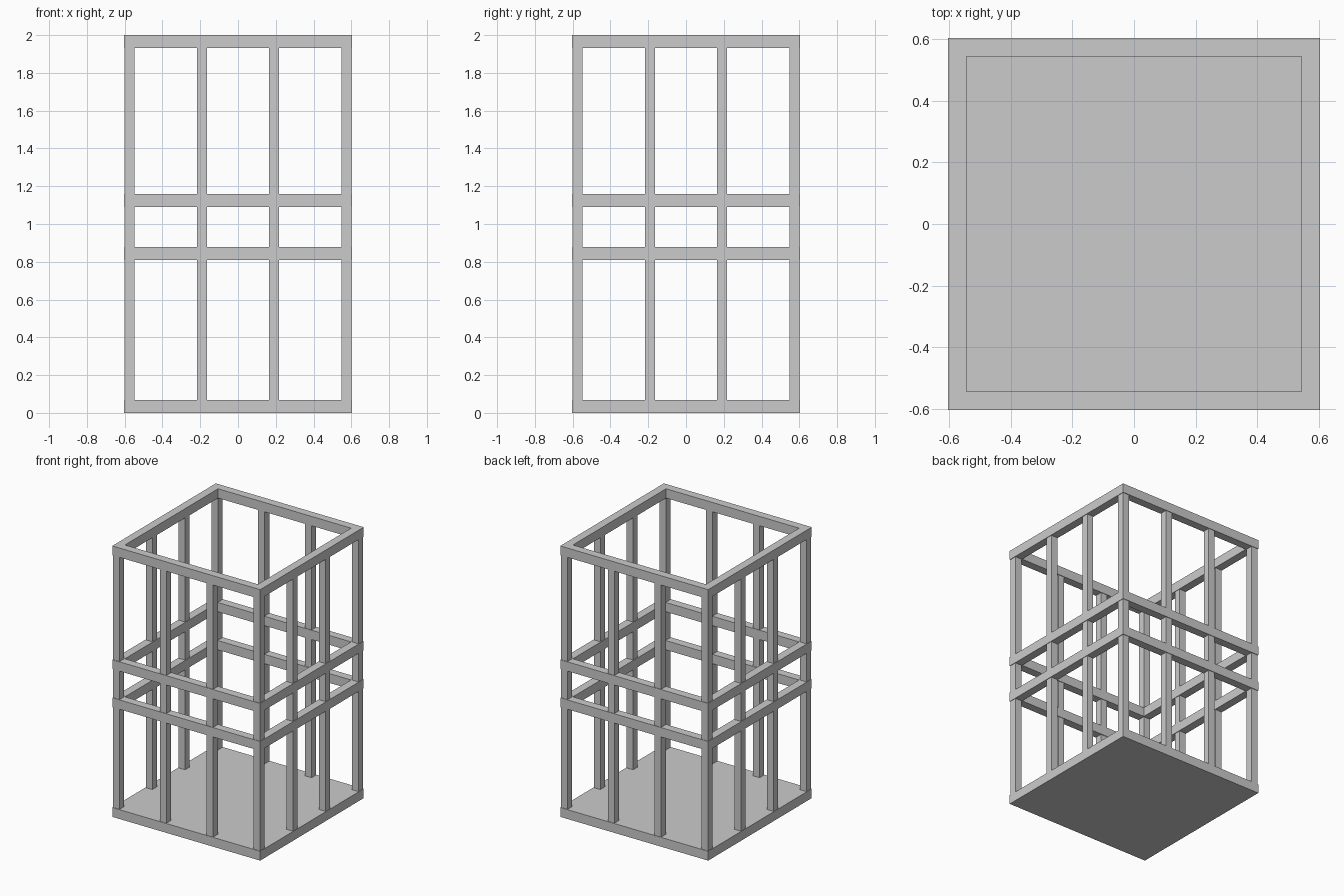
import bpy, bmesh

if "Cube" in bpy.data.objects:
    bpy.data.objects.remove(bpy.data.objects["Cube"])

OUTER, INNER = 0.604, 0.543      # rail ring half-sizes
RAIL_H = 0.069                   # rail and base thickness
POST_W = 0.053
POST_C = 0.5735                  # corner post centre


def finish(name, bm):
    bmesh.ops.recalc_face_normals(bm, faces=bm.faces)
    mesh = bpy.data.meshes.new(name)
    bm.to_mesh(mesh)
    bm.free()
    obj = bpy.data.objects.new(name, mesh)
    bpy.context.collection.objects.link(obj)
    return obj


def box(name, centre, size):
    bm = bmesh.new()
    bmesh.ops.create_cube(bm, size=1)
    for v in bm.verts:
        v.co = [c + p * s for c, p, s in zip(centre, v.co, size)]
    return finish(name, bm)


def square_ring(name, z0, z1):
    bm = bmesh.new()
    corners = [(-1, -1), (1, -1), (1, 1), (-1, 1)]
    loops = [[bm.verts.new((x * r, y * r, z)) for x, y in corners]
             for r, z in ((OUTER, z0), (OUTER, z1), (INNER, z1), (INNER, z0))]
    for a in range(4):
        p, q = loops[a], loops[(a + 1) % 4]
        for i in range(4):
            j = (i + 1) % 4
            bm.faces.new((p[i], p[j], q[j], q[i]))
    return finish(name, bm)


# Solid floor slab
box("base_slab", (0, 0, RAIL_H / 2), (2 * OUTER, 2 * OUTER, RAIL_H))

# Horizontal rail rings
for name, z in (("lower_rail", 0.81), ("upper_rail", 1.091), ("top_rail", 2 - RAIL_H)):
    square_ring(name, z, z + RAIL_H)

# Twelve posts around the perimeter
steps = [-POST_C, -POST_C / 3, POST_C / 3, POST_C]
for i, x in enumerate(steps):
    for j, y in enumerate(steps):
        if i in (0, 3) or j in (0, 3):
            kind = "corner_post" if i in (0, 3) and j in (0, 3) else "side_post"
            box(f"{kind}_{i}{j}", (x, y, 1.0), (POST_W, POST_W, 2 - RAIL_H))
